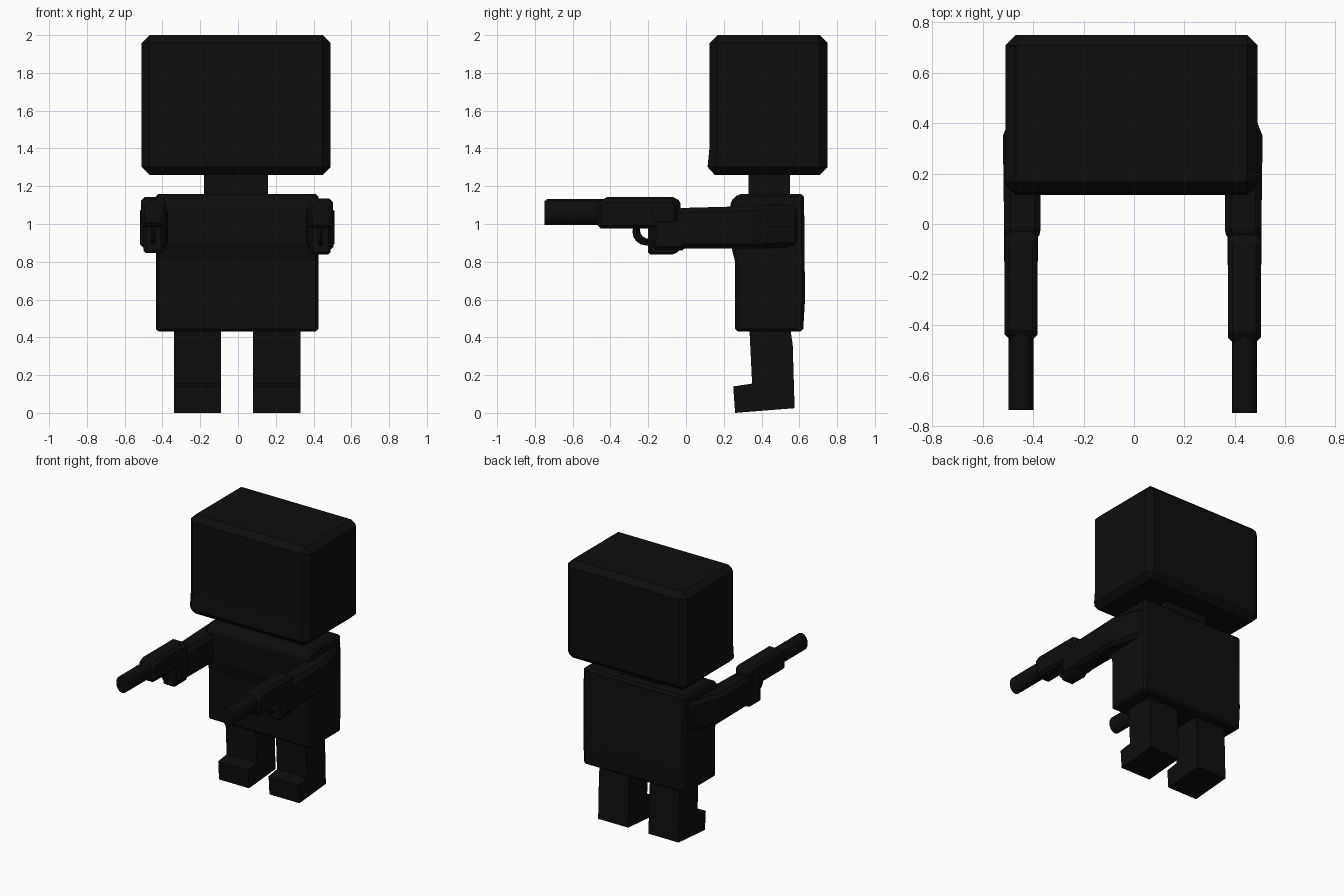
import bpy, bmesh, math

MID = -0.005  # symmetry plane of the figure

cube = bpy.data.objects.get("Cube")
if cube:
    bpy.data.objects.remove(cube, do_unlink=True)

black = bpy.data.materials.new("matte_black")
black.use_nodes = True
COLOR = (0.004, 0.004, 0.004, 1)
black.diffuse_color = COLOR
black.node_tree.nodes["Principled BSDF"].inputs["Base Color"].default_value = COLOR


def finish(name, bm, bevel=0.0):
    bmesh.ops.recalc_face_normals(bm, faces=bm.faces)
    mesh = bpy.data.meshes.new(name)
    bm.to_mesh(mesh)
    bm.free()
    mesh.materials.append(black)
    obj = bpy.data.objects.new(name, mesh)
    bpy.context.collection.objects.link(obj)
    if bevel:
        mod = obj.modifiers.new("chamfer", "BEVEL")
        mod.width = bevel
        mod.segments = 1
        mod.limit_method = "ANGLE"
        mod.angle_limit = math.radians(40)
    return obj


def loft(name, rings, bevel=0.0):
    """Skin matching closed rings and cap both ends."""
    bm = bmesh.new()
    loops = [[bm.verts.new(p) for p in ring] for ring in rings]
    n = len(loops[0])
    for a, b in zip(loops, loops[1:]):
        for i in range(n):
            j = (i + 1) % n
            bm.faces.new((a[i], a[j], b[j], b[i]))
    bm.faces.new(loops[0])
    bm.faces.new(loops[-1])
    return finish(name, bm, bevel)


def side_prism(name, x0, x1, profile, bevel=0.0):
    """Extrude a (y, z) outline across x."""
    return loft(name, [[(x, y, z) for y, z in profile] for x in (x0, x1)], bevel)


def rect(y0, y1, z0, z1):
    return [(y0, z0), (y1, z0), (y1, z1), (y0, z1)]


# Head, neck and torso
side_prism("head", -0.51, 0.49,
           [(0.11, 1.26), (0.75, 1.26), (0.75, 2.0), (0.125, 2.0), (0.125, 1.41)], 0.042)
side_prism("neck", -0.18, 0.16, rect(0.33, 0.55, 1.12, 1.3))
side_prism("torso", MID - 0.43, MID + 0.43,
           [(0.26, 0.43), (0.62, 0.43), (0.63, 0.6), (0.625, 1.16),
            (0.28, 1.16), (0.235, 1.12), (0.235, 0.9), (0.26, 0.8)], 0.015)

for label, s, dy, dz in (("left", 1, 0, 0), ("right", -1, 0.012, 0.008)):
    def X(v):
        return MID + s * v

    # Leg with a forward foot
    side_prism(label + "_leg", X(0.085), X(0.335),
               [(0.26, 0.0), (0.575, 0.025), (0.565, 0.36), (0.55, 0.46),
                (0.335, 0.46), (0.35, 0.155), (0.25, 0.14)])

    # Arm reaching forward from the shoulder
    sections = ((0.6, 0.33, 0.435, 0.88, 1.1), (0.4, 0.35, 0.495, 0.87, 1.1),
                (0.35, 0.365, 0.515, 0.87, 1.095), (-0.02, 0.365, 0.51, 0.87, 1.085),
                (-0.07, 0.375, 0.505, 0.88, 1.07))
    loft(label + "_arm", [[(X(a), y, lo), (X(b), y, lo), (X(b), y, hi), (X(a), y, hi)]
                          for y, a, b, lo, hi in sections], 0.025)

    # Hand wrapped round the grip
    side_prism(label + "_hand", X(0.375), X(0.51),
               rect(-0.18 + dy, 0.0 + dy, 0.86 + dz, 1.03 + dz), 0.02)

    # Pistol body and grip
    side_prism(label + "_pistol_body", X(0.377), X(0.508),
               [(-0.47 + dy, 0.975 + dz), (-0.05 + dy, 0.975 + dz), (-0.04 + dy, 1.1 + dz),
                (-0.06 + dy, 1.135 + dz), (-0.43 + dy, 1.135 + dz), (-0.47 + dy, 1.11 + dz)], 0.02)
    side_prism(label + "_pistol_grip", X(0.39), X(0.495),
               [(-0.2 + dy, 0.838 + dz), (-0.06 + dy, 0.838 + dz), (-0.03 + dy, 0.87 + dz),
                (-0.03 + dy, 1.0 + dz), (-0.2 + dy, 1.0 + dz)], 0.012)

    # Round barrel
    barrel = [(math.cos(a), math.sin(a)) for a in (math.tau * i / 16 for i in range(16))]
    obj = loft(label + "_barrel", [[(X(0.443 + 0.05 * c), y + dy, 1.06 + dz + 0.065 * d)
                                    for c, d in barrel] for y in (-0.75, -0.42)])
    for poly in obj.data.polygons:
        poly.use_smooth = len(poly.vertices) == 4

    # Trigger guard
    bpy.ops.mesh.primitive_torus_add(major_radius=0.06, minor_radius=0.014,
                                     major_segments=16, minor_segments=6,
                                     location=(X(0.443), -0.21 + dy, 0.96 + dz),
                                     rotation=(0, math.pi / 2, 0))
    guard = bpy.context.object
    guard.name = label + "_trigger_guard"
    guard.data.materials.append(black)
